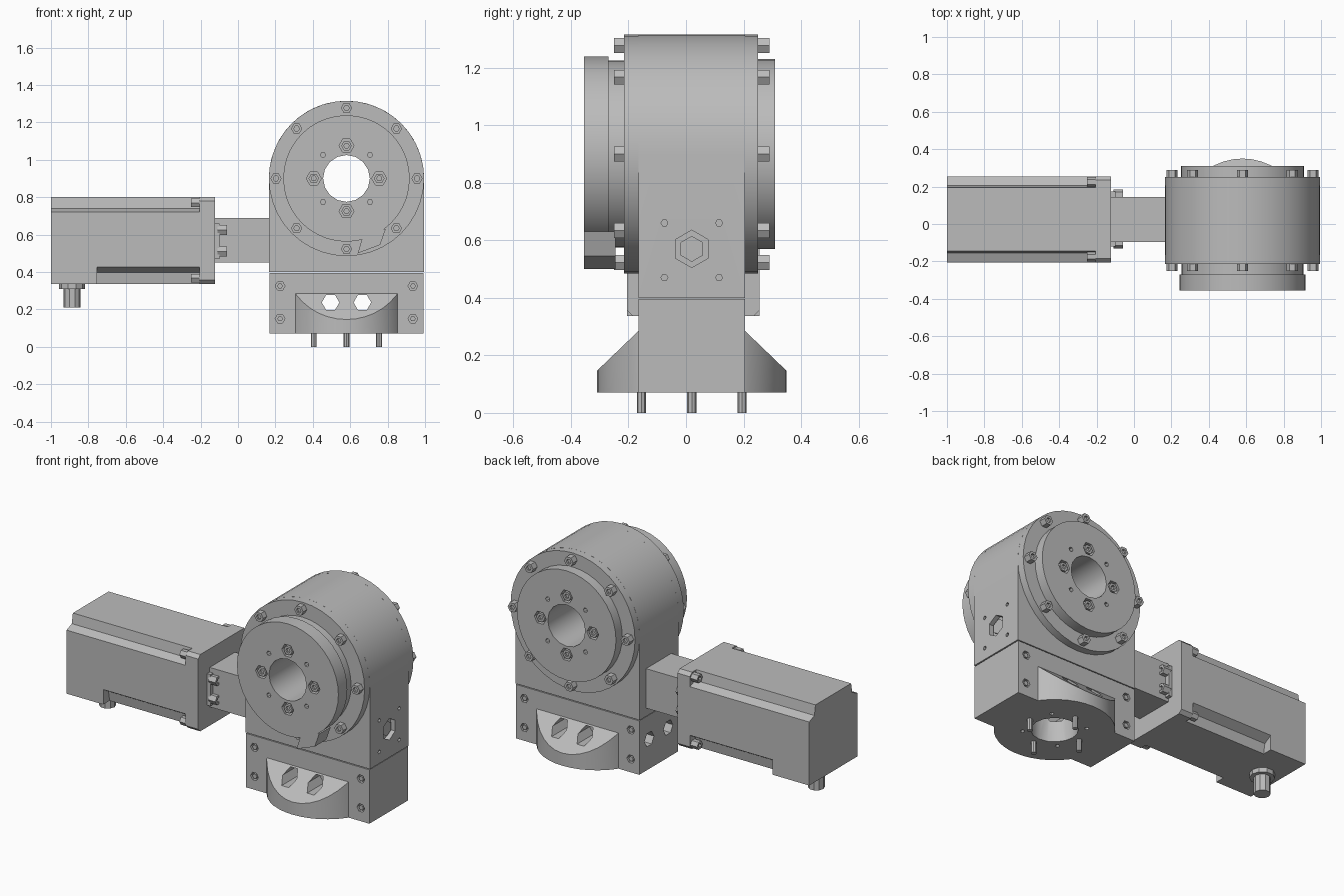
import bpy, bmesh, math
from mathutils import Vector

cube = bpy.data.objects.get("Cube")
if cube:
    bpy.data.objects.remove(cube, do_unlink=True)

metal = bpy.data.materials.new("grey_metal")
metal.use_nodes = True
COL = (0.5, 0.5, 0.5, 1)
metal.diffuse_color = COL
metal.node_tree.nodes["Principled BSDF"].inputs["Base Color"].default_value = COL


def prism(name, axis, pts, lo, hi):
    """Extrude a 2D outline along an axis from lo to hi."""
    place = {"x": lambda a, b, t: (t, a, b),
             "y": lambda a, b, t: (a, t, b),
             "z": lambda a, b, t: (a, b, t)}[axis]
    bm = bmesh.new()
    v0 = [bm.verts.new(place(a, b, lo)) for a, b in pts]
    v1 = [bm.verts.new(place(a, b, hi)) for a, b in pts]
    bm.faces.new(v0)
    bm.faces.new(v1)
    n = len(pts)
    for i in range(n):
        j = (i + 1) % n
        bm.faces.new((v0[i], v0[j], v1[j], v1[i]))
    bmesh.ops.recalc_face_normals(bm, faces=bm.faces)
    me = bpy.data.meshes.new(name)
    bm.to_mesh(me)
    bm.free()
    me.materials.append(metal)
    ob = bpy.data.objects.new(name, me)
    bpy.context.collection.objects.link(ob)
    return ob


def ngon(c, r, n=32, start=0.0):
    return [(c[0] + r * math.cos(start + 2 * math.pi * i / n),
             c[1] + r * math.sin(start + 2 * math.pi * i / n)) for i in range(n)]


def rect(a0, a1, b0, b1):
    return [(a0, b0), (a1, b0), (a1, b1), (a0, b1)]


def boolean(ob, tools, op="DIFFERENCE"):
    """Apply boolean tools, then discard them."""
    for t in tools:
        t.hide_render = True
        m = ob.modifiers.new("bool", "BOOLEAN")
        m.operation, m.solver, m.object = op, "EXACT", t
        bpy.context.view_layer.objects.active = ob
        bpy.ops.object.modifier_apply(modifier=m.name)
        bpy.data.objects.remove(t, do_unlink=True)
    return ob


def bolt(name, axis, c, r, base, top):
    """Hex head with a socket; base is the seat, top the outer end."""
    ob = prism(name, axis, ngon(c, r, 6), base, top)
    d = 0.012 if top > base else -0.012
    return boolean(ob, [prism("cut", axis, ngon(c, r * 0.5, 6), top - d, top + d)])


C = (0.58, 0.9)       # drum axis (x, z)
B = (0.58, 0.02)      # base axis (x, y)
DIAG = [math.pi / 4 + i * math.pi / 2 for i in range(4)]
CARD = [i * math.pi / 2 for i in range(4)]


def polar(c, r, a):
    return (c[0] + r * math.cos(a), c[1] + r * math.sin(a))


def bore():
    return prism("cut", "y", ngon(C, 0.125, 16), -0.6, 0.6)


# Drum housing: arch profile with a bore and a side plug recess
arch = [(0.165, 0.4), (0.995, 0.4)]
arch += [polar(C, 0.415, math.pi * i / 24) for i in range(25)]
housing = prism("drum_housing", "y", arch, -0.165, 0.205)
cuts = [bore(), prism("cut", "x", ngon((0.02, 0.57), 0.065, 6, math.pi / 6), 0.965, 1.02)]
cuts += [prism("cut", "x", ngon((y, z), 0.012, 6), 0.97, 1.02)
         for y in (-0.075, 0.115) for z in (0.47, 0.66)]
boolean(housing, cuts)
prism("side_plug", "x", ngon((0.02, 0.57), 0.045, 6, math.pi / 6), 0.95, 0.98)

# End flanges and rotating discs
for name, r, lo, hi in (("front_flange", 0.415, -0.215, -0.165),
                        ("back_flange", 0.415, 0.205, 0.25),
                        ("front_disc_neck", 0.325, -0.27, -0.215)):
    boolean(prism(name, "y", ngon(C, r, 40), lo, hi), [bore()])

for name, r, inner, face, s in (("front_disc", 0.338, -0.27, -0.355, -1),
                                ("back_disc", 0.33, 0.25, 0.31, 1)):
    disc = prism(name, "y", ngon(C, r, 40), inner, face)
    cuts = [bore()]
    cuts += [prism("cut", "y", ngon(polar(C, 0.175, a), 0.04, 6), face - s * 0.035, face + s * 0.03)
             for a in CARD]
    cuts += [prism("cut", "y", ngon(polar(C, 0.178, a), 0.014, 6), face - s * 0.03, face + s * 0.03)
             for a in DIAG]
    boolean(disc, cuts)
    for a in CARD:
        bolt(name + "_bolt", "y", polar(C, 0.175, a), 0.028, face - s * 0.04, face - s * 0.002)

# Small sensor block on the lower rim of the front disc
prism("rim_block", "y", [(0.64, 0.5), (0.76, 0.545), (0.79, 0.63), (0.67, 0.6)], -0.355, -0.245)

# Flange bolts
for seat, top, name in ((-0.21, -0.25, "front"), (0.245, 0.29, "back")):
    for i in range(8):
        bolt(name + "_flange_bolt", "y", polar(C, 0.377, i * math.pi / 4), 0.03, seat, top)

# Base: block plus round foot with sloping shoulders, hollow in the middle
base = prism("base_block", "z", rect(0.168, 0.992, -0.165, 0.205), 0.07, 0.395)
foot = prism("foot", "z", ngon(B, 0.33, 40), 0.07, 0.32)
slope = prism("cut", "x", [(-0.34, 0.0), (-0.34, 0.117), (-0.165, 0.285),
                           (0.205, 0.285), (0.38, 0.117), (0.38, 0.0)], 0.1, 1.1)
boolean(foot, [slope], "INTERSECT")
boolean(base, [foot], "UNION")
cuts = [prism("cut", "z", ngon(B, 0.13, 16), 0.0, 0.32)]
cuts += [prism("cut", "y", ngon((x, 0.237), 0.047, 6), -0.6, 0.6) for x in (0.495, 0.665)]
cuts += [prism("cut", "x", ngon((y, 0.25), 0.045, 6), 0.1, 0.22) for y in (-0.07, 0.11)]
corners = [(x, z) for x in (0.225, 0.935) for z in (0.15, 0.325)]
for c in corners:
    cuts += [prism("cut", "y", ngon(c, 0.026, 6), -0.25, -0.145),
             prism("cut", "y", ngon(c, 0.026, 6), 0.185, 0.3)]
cuts += [prism("cut", "z", ngon(polar(B, 0.175, a), 0.013, 6), 0.0, 0.1) for a in DIAG]
boolean(base, cuts)
for c in corners:
    prism("base_bolt_front", "y", ngon(c, 0.015, 6), -0.163, -0.14)
    prism("base_bolt_back", "y", ngon(c, 0.015, 6), 0.18, 0.203)
for a in CARD:
    prism("foot_pin", "z", ngon(polar(B, 0.175, a), 0.016, 8), 0.0, 0.08)

# Shaft arm between drum and motor, with clamp bolts
prism("shaft_arm", "x", rect(-0.095, 0.145, 0.45, 0.688), -0.125, 0.17)
for y in (-0.1, 0.155):
    prism("arm_bracket", "x", rect(y - 0.02, y + 0.02, 0.47, 0.66), -0.125, -0.1)
    for z in (0.51, 0.625):
        bolt("arm_bolt", "x", (y, z), 0.03, -0.11, -0.06)

# Motor: plate, stepped body and rear connector housing
Y0, Y1, Z0, Z1 = -0.205, 0.255, 0.337, 0.8
prism("motor_plate", "x", [(Y0 + 0.02, Z0), (Y1 - 0.02, Z0), (Y1, Z0 + 0.02), (Y1, Z1 - 0.02),
                           (Y1 - 0.02, Z1), (Y0 + 0.02, Z1), (Y0, Z1 - 0.02), (Y0, Z0 + 0.02)],
      -0.205, -0.122)
N = 0.06
top = [(Y1, Z1 - N - 0.02), (Y1 - N + 0.01, Z1 - N), (Y1 - N, Z1),
       (Y0 + N, Z1), (Y0 + N - 0.01, Z1 - N), (Y0, Z1 - N - 0.02)]
low = [(Y0, Z0 + N + 0.03), (Y0 + N - 0.01, Z0 + N), (Y0 + N, Z0),
       (Y1 - N, Z0), (Y1 - N + 0.01, Z0 + N), (Y1, Z0 + N + 0.03)]
prism("motor_body", "x", top + low, -0.76, -0.2)
prism("motor_rear", "x", top + [(Y0, Z0), (Y1, Z0)], -1.0, -0.755)
for y in (Y0 + 0.03, Y1 - 0.03):
    for z in (Z0 + 0.03, Z1 - 0.03):
        bolt("motor_bolt", "x", (y, z), 0.026, -0.2, -0.25)

# Cable plug under the motor
for name, r, lo, hi in (("plug_collar", 0.07, 0.31, 0.34), ("plug_tip", 0.046, 0.21, 0.315)):
    prism(name, "z", ngon((-0.887, 0.025), r, 10), lo, hi)

# Smooth the round walls, keep the edges sharp
bpy.ops.object.select_all(action="DESELECT")
for ob in bpy.context.collection.objects:
    if ob.type == "MESH":
        ob.select_set(True)
        bpy.context.view_layer.objects.active = ob
bpy.ops.object.shade_smooth_by_angle(angle=math.radians(30))
